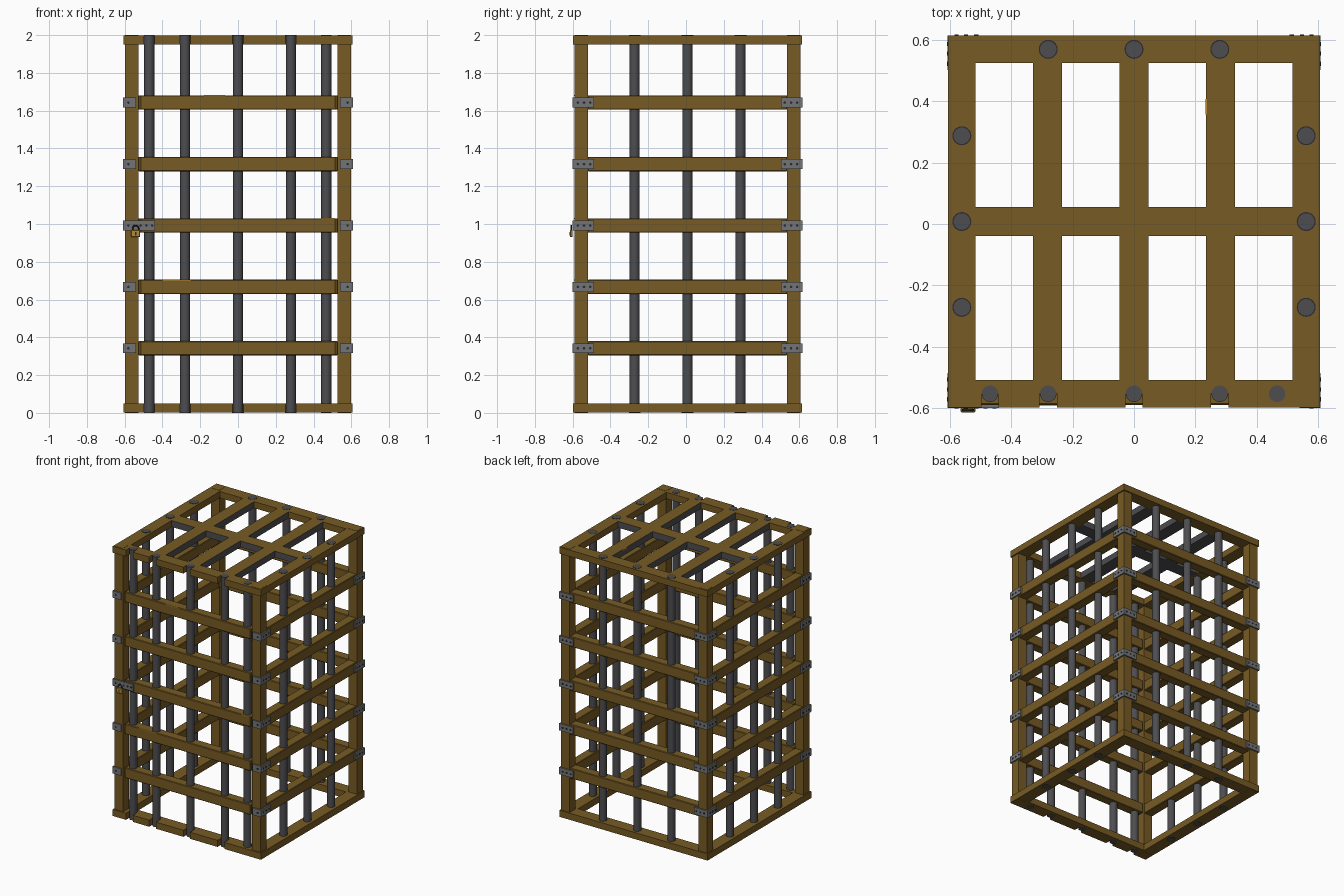
import bpy, bmesh, math
from mathutils import Matrix, Vector

if "Cube" in bpy.data.objects:
    bpy.data.objects.remove(bpy.data.objects["Cube"])

OY = 0.008   # the padlock shifts the frame slightly back


def mat(name, r, g, b):
    m = bpy.data.materials.new(name)
    m.diffuse_color = (r, g, b, 1)
    m.use_nodes = True
    m.node_tree.nodes["Principled BSDF"].inputs["Base Color"].default_value = m.diffuse_color
    return m


WOOD = mat("brown wood", 0.185, 0.105, 0.018)
IRON = mat("dark iron", 0.075, 0.075, 0.082)
STEEL = mat("grey steel", 0.17, 0.175, 0.18)
RIVET = mat("black rivet", 0.025, 0.025, 0.028)
BRASS = mat("brass", 0.45, 0.25, 0.03)
CHIP = mat("fresh wood chip", 0.5, 0.26, 0.03)


def finish(name, bm, material):
    me = bpy.data.meshes.new(name)
    bm.to_mesh(me)
    bm.free()
    me.materials.append(material)
    ob = bpy.data.objects.new(name, me)
    bpy.context.collection.objects.link(ob)
    ob.location.y = OY
    return ob


def boxes(name, spans, material, bevel=0.0):
    """One object made of boxes given as (x0, x1, y0, y1, z0, z1)."""
    bm = bmesh.new()
    for x0, x1, y0, y1, z0, z1 in spans:
        m = Matrix.Translation(((x0 + x1) / 2, (y0 + y1) / 2, (z0 + z1) / 2))
        m = m @ Matrix.Diagonal((abs(x1 - x0), abs(y1 - y0), abs(z1 - z0), 1))
        bmesh.ops.create_cube(bm, size=1, matrix=m)
    if bevel:
        bmesh.ops.bevel(bm, geom=bm.edges[:], offset=bevel, segments=1, affect='EDGES')
    return finish(name, bm, material)


def rods(name, items, material, segments=24):
    """One object made of cylinders given as (centre, axis, radius, length)."""
    bm = bmesh.new()
    for c, axis, r, length in items:
        m = Matrix.Translation(c) @ Vector(axis).to_track_quat('Z', 'Y').to_matrix().to_4x4()
        bmesh.ops.create_cone(bm, cap_ends=True, segments=segments, radius1=r,
                              radius2=r, depth=length, matrix=m)
    for f in bm.faces:
        f.smooth = len(f.verts) == 4
    for e in bm.edges:
        e.smooth = all(f.smooth for f in e.link_faces)
    return finish(name, bm, material)


OUT, INN, MID, R = 0.607, 0.517, 0.562, 0.027
P0, P1 = 0.528, 0.598
SLOTS = (-0.47, -0.28, 0.0, 0.28)
LEVELS = (0.342, 0.667, 0.992, 1.317, 1.643)

# top and bottom frames, the front rail slotted for the door bars
for name, z0, z1 in (("bottom_frame", 0.001, 0.05), ("top_frame", 1.95, 1.998)):
    parts = [(-OUT, -INN, -MID, OUT, z0, z1), (INN, OUT, -MID, OUT, z0, z1),
             (-INN, INN, INN, OUT, z0, z1), (-INN, INN, -MID, -INN, z0, z1)]
    left = -OUT
    for s in SLOTS:
        parts.append((left, s - R - 0.001, -OUT, -MID, z0, z1))
        left = s + R + 0.001
    parts.append((left, OUT, -OUT, -MID, z0, z1))
    boxes(name, parts, WOOD)

# roof grid: iron beams with a wooden top face
roof = [(x - 0.047, x + 0.047, -INN, INN, 1.951, 1.998) for x in (-0.282, 0, 0.282)]
roof += [(a, b, -0.047, 0.047, 1.951, 1.998)
         for a, b in ((-INN, -0.329), (-0.235, -0.047), (0.047, 0.235), (0.329, INN))]
grid = boxes("roof_grid", roof, IRON)
grid.data.materials.append(WOOD)
for f in grid.data.polygons:
    if f.normal.z > 0.5:
        f.material_index = 1

# corner posts
boxes("corner_posts", [(sx * P0, sx * P1, sy * P0, sy * P1, 0.0, 1.9995)
                       for sx in (-1, 1) for sy in (-1, 1)], WOOD)

# horizontal rails on the four sides; the door rails are a little shorter
H = 0.038
boxes("side_rails", [(s * P0, s * P1, -P0, P0, z - H, z + H)
                     for s in (-1, 1) for z in LEVELS], WOOD, 0.004)
boxes("back_rails", [(-P0, P0, P0, P1, z - H, z + H) for z in LEVELS], WOOD, 0.004)
boxes("door_rails", [(-0.517, 0.517, -P1, -P0, z - H, z + H) for z in LEVELS], WOOD, 0.004)

# vertical iron bars and the dark rims around their ends
door = [(x, -MID) for x in SLOTS + (0.467,)]
fixed = [(x, MID) for x in (-0.28, 0, 0.28)]
fixed += [(s * MID, y) for s in (-1, 1) for y in (-0.28, 0, 0.28)]
rods("door_bars", [((x, y, 1.0), (0, 0, 1), R, 2.0) for x, y in door], IRON)
rods("wall_bars", [((x, y, 1.0), (0, 0, 1), R, 2.0) for x, y in fixed], IRON)
rods("bar_rims", [((x, y, z), (0, 0, 1), 0.031, 0.01)
                  for x, y in fixed for z in (0.0055, 1.9945)], RIVET)

# corner brackets with rivets
T, BH = 0.608, 0.026
plates, studs = [], []
for z in LEVELS:
    for sx in (-1, 1):
        for sy in (-1, 1):
            plates.append((sx * P1, sx * T, sy * 0.495, sy * T, z - BH, z + BH))
            reach = 0.54 if sy < 0 else 0.495
            if sx < 0 and sy < 0 and z == LEVELS[2]:
                reach = 0.44   # door hasp
            plates.append((sx * reach, sx * P1, sy * P1, sy * T, z - BH * 0.98, z + BH * 0.98))
            for k in (0.515, 0.548, 0.58):
                studs.append(((sx * T, sy * k, z), (sx, 0, 0), 0.007, 0.004))
                if k > reach + 0.01:
                    studs.append(((sx * k, sy * T, z), (0, sy, 0), 0.007, 0.004))
studs += [((x, -T, LEVELS[2]), (0, -1, 0), 0.007, 0.004) for x in (-0.455, -0.485)]
boxes("corner_brackets", plates, STEEL)
rods("bracket_rivets", studs, RIVET, 10)

# padlock hanging from the hasp
boxes("padlock_body", [(-0.566, -0.518, -0.623, -0.6085, 0.93, 0.968)], BRASS, 0.003)
boxes("padlock_keyhole", [(-0.546, -0.538, -0.6235, -0.622, 0.94, 0.957)], RIVET)
cu = bpy.data.curves.new("padlock_shackle", 'CURVE')
cu.dimensions = '3D'
cu.bevel_depth = 0.004
cu.bevel_resolution = 2
sp = cu.splines.new('POLY')
pts = [(-0.558, 0.965)] + [(-0.542 - 0.016 * math.cos(a * math.pi / 8),
                            0.975 + 0.017 * math.sin(a * math.pi / 8)) for a in range(9)]
pts.append((-0.526, 0.965))
sp.points.add(len(pts) - 1)
for p, (x, z) in zip(sp.points, pts):
    p.co = (x, -0.615, z, 1)
cu.materials.append(RIVET)
shackle = bpy.data.objects.new("padlock_shackle", cu)
shackle.location.y = OY
bpy.context.collection.objects.link(shackle)

# small chips of fresh wood on the rail edges
boxes("wood_chips", [(-0.18, -0.07, -0.6, -0.594, 1.677, 1.683),
                     (0.44, 0.51, -0.6, -0.594, 1.026, 1.032),
                     (-0.40, -0.25, -0.6, -0.594, 0.701, 0.707),
                     (0.233, 0.239, 0.35, 0.40, 1.99, 1.9985)], CHIP)
